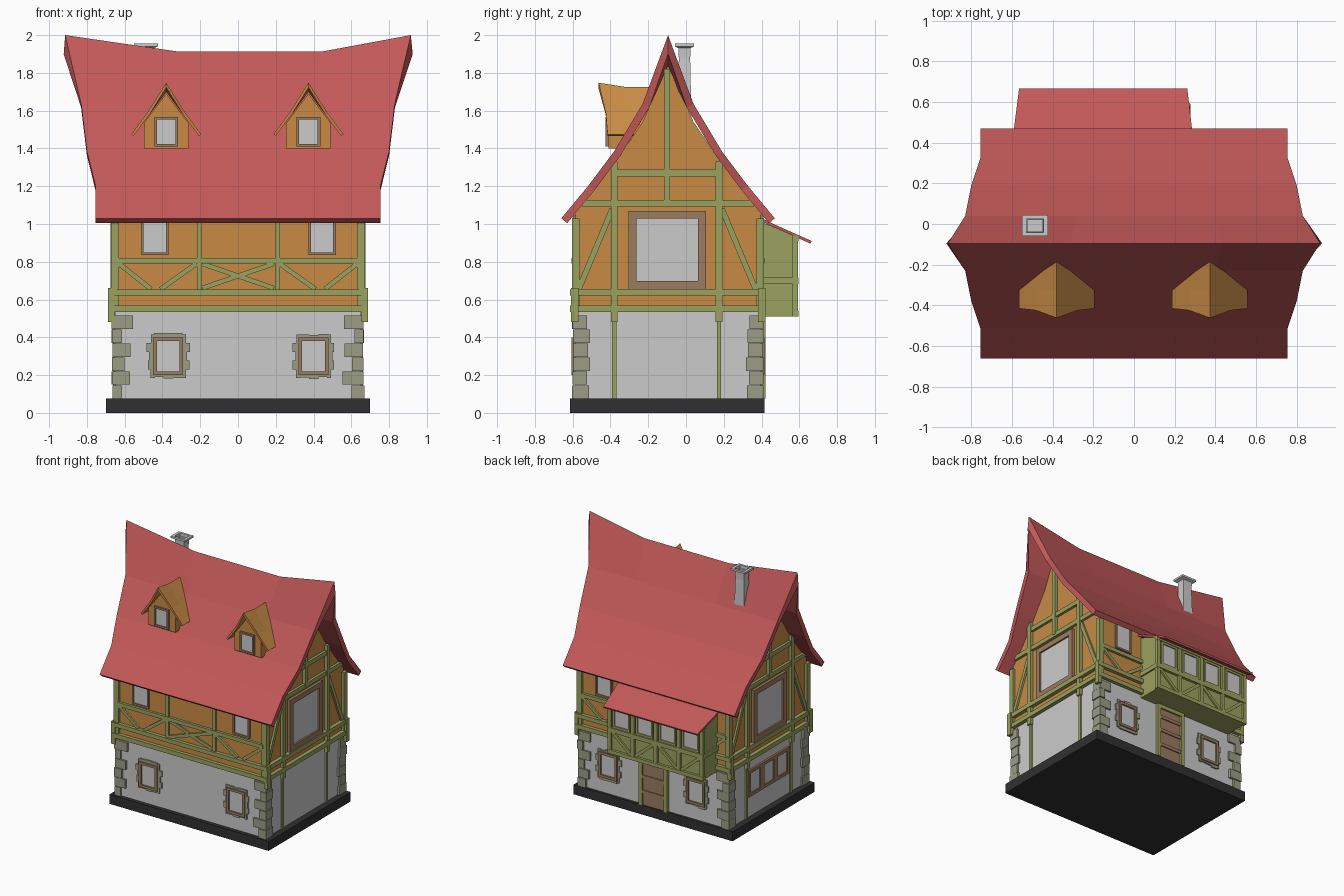
import bpy, bmesh, random
from mathutils import Vector

if "Cube" in bpy.data.objects:
    bpy.data.objects.remove(bpy.data.objects["Cube"])
random.seed(4)

def material(name, r, g, b):
    m = bpy.data.materials.new(name)
    m.diffuse_color = (r, g, b, 1)
    m.use_nodes = True
    m.node_tree.nodes["Principled BSDF"].inputs["Base Color"].default_value = m.diffuse_color
    return m

RED = material("roof_red", .55, .10, .10)
ORANGE = material("plaster_orange", .58, .26, .06)
GREEN = material("timber_green", .33, .36, .115)
BROWN = material("wood_brown", .33, .20, .115)
STONE = material("corner_stone", .33, .34, .24)
DARK = material("plinth_dark", .03, .03, .03)

# Wall planes: (u along the wall, v height, d outward) to world
FRONT = lambda u, v, d: (u, -.585 - d, v)
BACK = lambda u, v, d: (u, .395 + d, v)
RIGHT = lambda u, v, d: (.65 + d, u, v)
LEFT = lambda u, v, d: (-.65 - d, u, v)
BAY = lambda u, v, d: (u, .575 + d, v)
parts = {}

def prism(name, mat, wall, pts, d0, d1):
    """Add an extruded outline on a wall to the named part."""
    bm = parts.setdefault(name, (bmesh.new(), mat))[0]
    a = [bm.verts.new(wall(u, v, d0)) for u, v in pts]
    b = [bm.verts.new(wall(u, v, d1)) for u, v in pts]
    n = len(pts)
    fs = [bm.faces.new(a), bm.faces.new(b[::-1])]
    fs += [bm.faces.new((a[i], b[i], b[(i + 1) % n], a[(i + 1) % n])) for i in range(n)]
    bmesh.ops.recalc_face_normals(bm, faces=fs)

def rect(name, mat, wall, u0, u1, v0, v1, d0=-.01, d1=.02):
    prism(name, mat, wall, [(u0, v0), (u1, v0), (u1, v1), (u0, v1)], d0, d1)

def beam(name, wall, p, q, w=.03, d1=.015):
    p, q = Vector(p), Vector(q)
    s = (q - p).normalized().orthogonal() * w / 2
    prism(name, GREEN, wall, [p + s, q + s, q - s, p - s], -.01, d1)

def box(name, mat, x0, x1, y0, y1, z0, z1):
    rect(name, mat, lambda u, v, d: (u, d, v), x0, x1, z0, z1, y0, y1)

def window(name, wall, u0, u1, v0, v1, f, d=.015, mat=BROWN):
    """Four frame bars and a grey pane."""
    for a, b, c, e in ((u0, u0 + f, v0, v1), (u1 - f, u1, v0, v1),
                       (u0 + f, u1 - f, v0, v0 + f), (u0 + f, u1 - f, v1 - f, v1)):
        rect(name + "_frames", mat, wall, a, b, c, e, -.01, d)
    rect("window_panes", None, wall, u0 + f, u1 - f, v0 + f, v1 - f, -.01, d * .4)

def sheet(name, mat, rows, thick):
    """Grid of points made into a slab thickened downwards."""
    bm = bmesh.new()
    g = [[bm.verts.new(p) for p in r] for r in rows]
    for r, s in zip(g, g[1:]):
        for i in range(len(r) - 1):
            f = bm.faces.new((r[i], r[i + 1], s[i + 1], s[i]))
            f.normal_update()
            if f.normal.z < 0:
                f.normal_flip()
    ob = finish(name, bm, mat)
    m = ob.modifiers.new("thickness", "SOLIDIFY")
    m.thickness, m.offset, m.use_even_offset = thick, -1, True

def finish(name, bm, mat):
    me = bpy.data.meshes.new(name)
    bm.to_mesh(me)
    bm.free()
    ob = bpy.data.objects.new(name, me)
    bpy.context.collection.objects.link(ob)
    if mat:
        me.materials.append(mat)
    return ob

# Plinth, ground floor and plastered upper storey with curved gables
box("plinth", DARK, -.70, .70, -.615, .415, 0, .075)
box("ground_floor", None, -.65, .65, -.585, .395, .07, .545)
half = [(.49, .54), (.49, 1.06), (.285, 1.32), (.135, 1.54)]
outline = [(-.095 - d, z) for d, z in half] + [(-.095, 1.84)] + [(-.095 + d, z) for d, z in half[::-1]]
prism("upper_storey", ORANGE, lambda u, v, d: (d, u, v), outline, -.65, .65)

# Corner stones, corner posts and beam ends
for sx in (-1, 1):
    for sy in (-1, 1):
        for i in range(6):
            lx = (.10 if i % 2 else .055) + random.uniform(-.01, .015)
            ly = (.075 if i % 2 else .09) + random.uniform(-.005, .005)
            e = random.uniform(0, .008)
            x, y = .662 + e, .502 + e
            xs, ys = sorted((sx * x, sx * (x - lx))), sorted((-.095 + sy * y, -.095 + sy * (y - ly)))
            box("corner_stones", STONE, *xs, *ys, .075 + i * .074, .145 + i * .074)
        xs = sorted((sx * .63, sx * .672))
        ys = sorted((-.095 + sy * .468, -.095 + sy * .508))
        box("corner_posts", GREEN, *xs, *ys, .55, 1.03)
        xs = sorted((sx * .655, sx * .688))
        ys = sorted((-.095 + sy * .475, -.095 + sy * .515))
        box("beam_ends", GREEN, *xs, *ys, .48, .66)

# Long-side timbers
for wall in (FRONT, BACK):
    n = "front_timbers" if wall is FRONT else "back_timbers"
    for v, h, L, d in ((.552, .035, .685, .028), (.638, .032, .685, .028), (.805, .03, .64, .02)):
        beam(n, wall, (-L, v), (L, v), h, d)
    for u in (-.205, .21):
        beam(n, wall, (u, .65), (u, 1.04), .025)
    for s in (-1, 1):
        beam(n, wall, (-.19 * s, .66), (.19 * s, .79), .025, .012 + .002 * s)
        beam(n, wall, (.63 * s, .79), (.46 * s, .655), .025)
        beam(n, wall, (.41 * s, .655), (.22 * s, .79), .025)

# Gable timbers and big side windows
for wall, n in ((RIGHT, "right_timbers"), (LEFT, "left_timbers")):
    for v, a, b, d in ((.552, -.615, .415, .03), (.638, -.61, .415, .03),
                       (1.11, -.55, .36, .02), (1.27, -.385, .19, .02)):
        beam(n, wall, (a, v), (b, v), .035, d)
    for u in (-.38, .175):
        beam(n, wall, (u, .075), (u, .54), .022, .012)
        beam(n, wall, (u, .48), (u, 1.33), .035, .025)
    beam(n, wall, (-.10, 1.11), (-.10, 1.82), .032, .025)
    for s in (-1, 1):
        beam(n, wall, (-.10 + s * .47, .65), (-.10 + s * .29, 1.08))
    window("gable_window", wall, -.305, .105, .655, 1.07, .042, .022)

# Triple ground window on the left side
for i in range(3):
    window("left_triple_window", LEFT, -.35 + i * .17, -.18 + i * .17, .24, .45, .025)

# Ground-floor windows with rough stone surrounds, small upper windows
for wall in (FRONT, BACK):
    for c in (-.37, .40):
        window("ground_window", wall, c - .08, c + .08, .2, .4, .02, .02)
        for i in range(5):
            for s in (-1, 1):
                e = c + s * (.085 + (.022 if i % 2 else .006) + random.uniform(0, .01))
                rect("window_stones", STONE, wall, *sorted((c + s * .07, e)),
                     .185 + i * .046, .231 + i * .046, -.01, .01)
        for i in range(3):
            a = c - .075 + i * .05
            for v0, v1 in ((.175 + random.uniform(0, .015), .205), (.395, .41 + random.uniform(0, .015))):
                rect("window_stones", STONE, wall, a, a + .05, v0, v1, -.01, .011)
for wall, cs in ((FRONT, (-.44, .445)), (BACK, (.44,))):
    for c in cs:
        window("upper_window", wall, c - .073, c + .073, .835, 1.05, .014)

# Back door
rect("door", BROWN, BACK, -.10, .10, .075, .48, -.01, .012)
for z in (.17, .29, .40):
    rect("door_boards", BROWN, BACK, -.095, .095, z, z + .025, 0, .02)
for a, b, c, e in ((-.125, -.095, .075, .51), (.095, .125, .075, .51), (-.095, .095, .48, .51)):
    rect("door_frame", GREEN, BACK, a, b, c, e, -.01, .025)

# Overhanging bay with rails, posts, braces and four windows
prism("bay_body", GREEN, lambda u, v, d: (d, u, v),
      [(.39, .51), (.575, .51), (.575, .935), (.39, 1.015)], -.555, .265)
for v, h in ((.525, .03), (.70, .035), (.925, .03)):
    beam("bay_timbers", BAY, (-.565, v), (.275, v), h, .02)
for i in range(5):
    u = -.55 + i * .2025
    beam("bay_timbers", BAY, (u, .51), (u, .935), .028, .018)
    if i < 4:
        s = 1 if i % 2 else -1
        c = u + .101
        beam("bay_braces", BAY, (c - s * .085, .54), (c + s * .085, .685), .024, .012)
        window("bay_window", BAY, c - .075, c + .075, .72, .91, .016, .014, GREEN)
for sx, x in ((-1, -.555), (1, .265)):
    box("bay_side_rails", GREEN, x - .012, x + .012, .40, .59, .682, .718)
sheet("bay_roof", RED, [[(-.595, .36, 1.05), (.295, .36, 1.05)], [(-.59, .47, .997), (.285, .47, .997)],
                        [(-.565, .665, .91), (.262, .665, .91)]], .015)

# Main roof: flared sides, sagging ridge
prof = [(.565, 1.03, .755), (.42, 1.205, .755), (.285, 1.385, .80), (.135, 1.635, .83)]
def roof_row(y, z, x, sag=0):
    return [(-x, y, z), (-.34 * x, y, z - sag), (.48 * x, y, z - sag), (x, y, z)]
rows = [roof_row(-.095 - d, z, x) for d, z, x in prof]
rows.append(roof_row(-.095, 2.0, .915, .088))
rows += [roof_row(-.095 + d, z, x) for d, z, x in prof[::-1]]
sheet("main_roof", RED, rows, .04)

# Dormers
for c, side in ((-.38, "left"), (.373, "right")):
    wall = lambda u, v, d, c=c: (c + u, -.41 - d, v)
    prism(side + "_dormer_body", ORANGE, wall,
          [(-.118, 1.40), (.118, 1.40), (.118, 1.535), (0, 1.69), (-.118, 1.535)], -.22, 0)
    window("dormer_window", wall, -.063, .063, 1.41, 1.567, .014)
    rows = []
    for u, z, y in ((-.185, 1.475, -.415), (-.1, 1.59, -.425), (0, 1.748, -.462),
                    (.1, 1.59, -.425), (.185, 1.475, -.415)):
        dip = .022 if u == 0 else 0
        rows.append([(c + u, y, z), (c + u, -.325, z - dip), (c + u, -.17, z - dip)])
    sheet(side + "_dormer_roof", ORANGE, rows, .015)

# Chimney: tapered shaft and hollow cap
bm = bmesh.new()
rings = [(.048, 1.50), (.036, 1.93), (.064, 1.94), (.064, 1.955), (.042, 1.955), (.036, 1.85)]
loops = [[bm.verts.new((-.487 + sx * r, -.008 + sy * r * .8, z))
          for sx, sy in ((-1, -1), (1, -1), (1, 1), (-1, 1))] for r, z in rings]
for a, b in zip(loops, loops[1:]):
    for i in range(4):
        bm.faces.new((a[i], a[(i + 1) % 4], b[(i + 1) % 4], b[i]))
bm.faces.new(loops[0][::-1])
bm.faces.new(loops[-1])
finish("chimney", bm, None)

for name, (bm, mat) in parts.items():
    finish(name, bm, mat)
